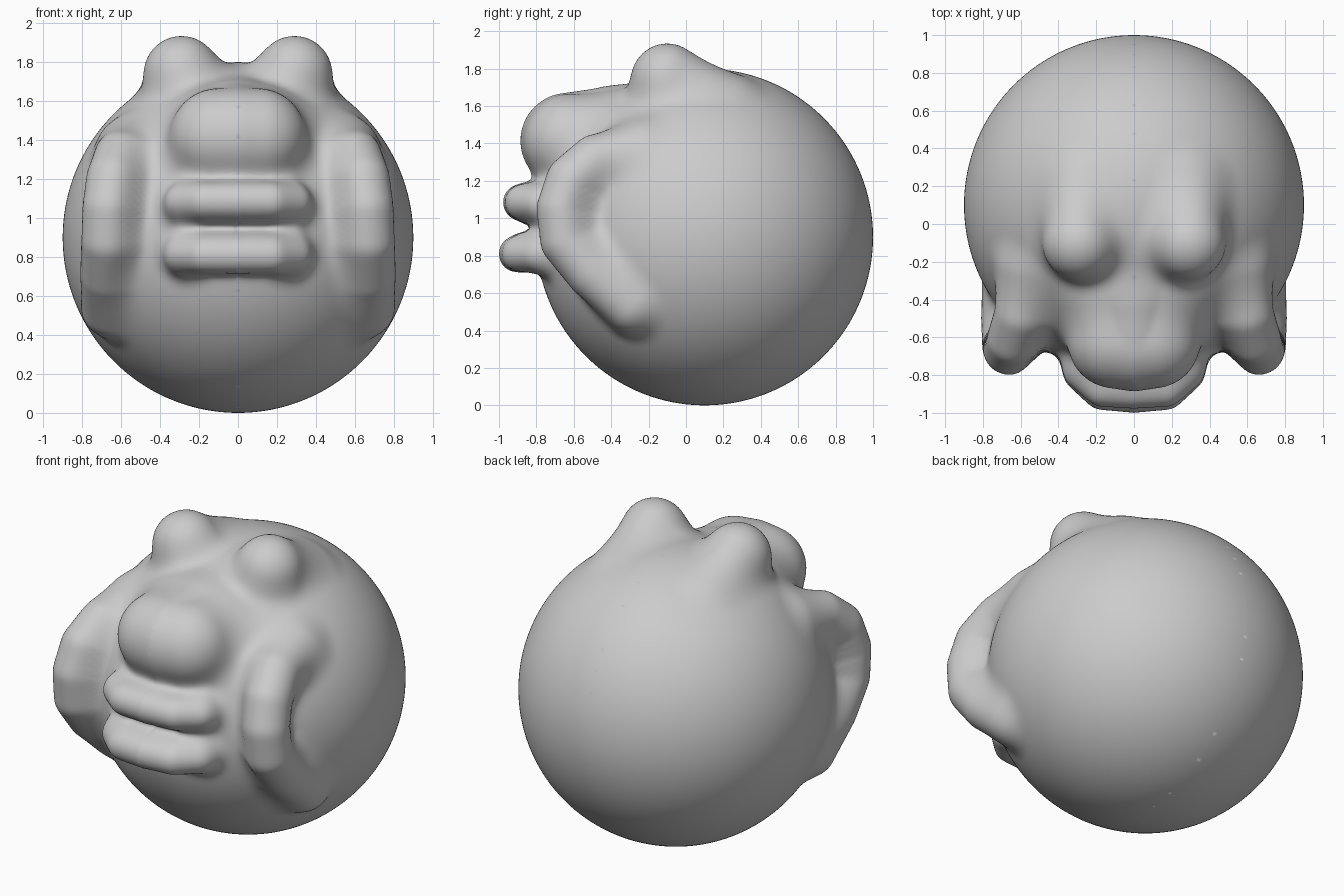
import bpy, bmesh
from mathutils import Vector

if "Cube" in bpy.data.objects:
    bpy.data.objects.remove(bpy.data.objects["Cube"])

CENTER, R, BLEND = Vector((0, 0.1, 0.9)), 0.9, 0.11

# Right-half features: chains of (x, y, z, radius), mirrored later
snout = [(0.0, -0.42, 1.44, 0.26), (0.0, -0.63, 1.415, 0.255), (0.1, -0.62, 1.415, 0.25),
         (0.1, -0.42, 1.42, 0.25)]
upper_lip = [(0.0, -0.88, 1.085, 0.098), (0.17, -0.87, 1.085, 0.098), (0.28, -0.78, 1.08, 0.095)]
lower_lip = [(0.0, -0.9, 0.81, 0.1), (0.17, -0.885, 0.81, 0.1), (0.28, -0.79, 0.81, 0.095)]
eye_bump = [(0.29, -0.1, 1.74, 0.195), (0.29, 0.2, 1.595, 0.16)]
cheek = [(0.57, -0.25, 1.36, 0.14), (0.60, -0.48, 1.31, 0.14), (0.64, -0.61, 1.2, 0.14),
         (0.66, -0.66, 1.05, 0.14), (0.665, -0.64, 0.88, 0.14), (0.67, -0.5, 0.71, 0.14),
         (0.67, -0.3, 0.53, 0.13)]


def segments(chain):
    out = []
    for a, b in zip(chain, chain[1:]):
        pa, pb = Vector(a[:3]), Vector(b[:3])
        ab = pb - pa
        out.append((pa, ab, ab.length_squared, a[3], b[3] - a[3]))
    return out


groups = [segments(c) for c in (snout, upper_lip, lower_lip, eye_bump, cheek)]


def chain_distance(p, segs):
    best = 9.0
    for a, ab, l2, r, dr in segs:
        ap = p - a
        t = min(1.0, max(0.0, ap.dot(ab) / l2))
        best = min(best, (ap - ab * t).length - r - dr * t)
    return best


def distance(p):
    d = (p - CENTER).length - R
    for g in groups:
        e = chain_distance(p, g)
        h = BLEND - abs(d - e)
        d = min(d, e)
        if h > 0:
            d -= h * h / (4 * BLEND)
    return d


# Head: half a sphere, pushed out to the blended features
bm = bmesh.new()
bmesh.ops.create_icosphere(bm, subdivisions=7, radius=1)
bmesh.ops.bisect_plane(bm, geom=bm.verts[:] + bm.edges[:] + bm.faces[:], dist=1e-4,
                       plane_co=(0, 0, 0), plane_no=(1, 0, 0), clear_inner=True)
for v in bm.verts:
    d = v.co.normalized()
    t = R
    if d.y < 0.6 and d.z > -0.85:
        t = 1.25
        for _ in range(24):
            step = distance(CENTER + d * t)
            t -= step
            if abs(step) < 0.001:
                break
        t = max(t, R)
    v.co = CENTER + d * t
    if abs(v.co.x) < 1e-3:
        v.co.x = 0
mesh = bpy.data.meshes.new("round_head")
bm.to_mesh(mesh)
bm.free()
head = bpy.data.objects.new("round_head", mesh)
bpy.context.collection.objects.link(head)
for p in mesh.polygons:
    p.use_smooth = True

# Mirror to the left side and soften slightly
m = head.modifiers.new("mirror", 'MIRROR')
m.use_clip = True
m.merge_threshold = 0.0005
s = head.modifiers.new("soften", 'SMOOTH')
s.factor = 0.5
s.iterations = 4
